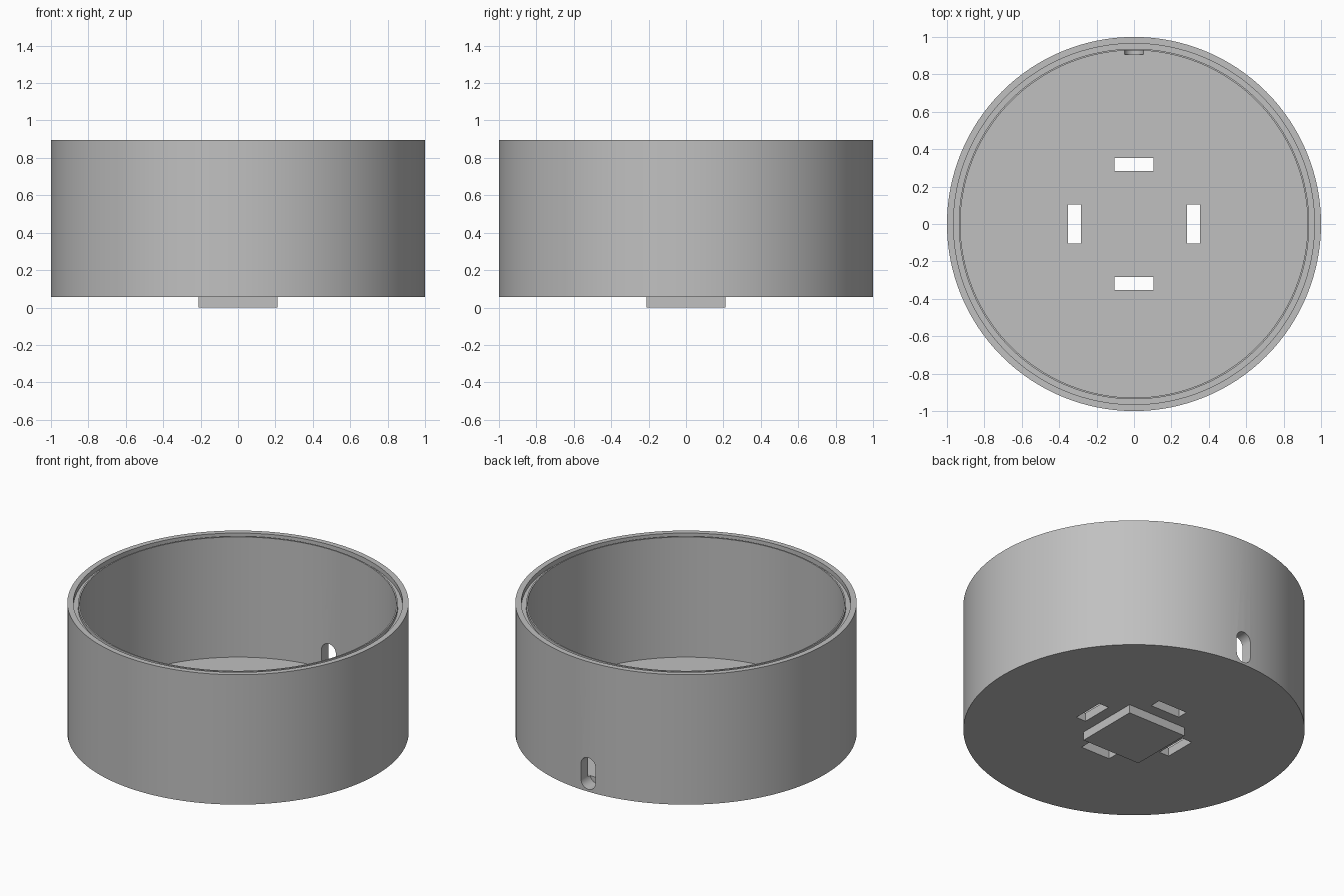
import bpy, bmesh, math
from mathutils import Matrix, Vector

if "Cube" in bpy.data.objects:
    bpy.data.objects.remove(bpy.data.objects["Cube"], do_unlink=True)

GREY = (0.53, 0.53, 0.53, 1)
mat = bpy.data.materials.new("plain grey")
mat.use_nodes = True
mat.diffuse_color = GREY
mat.node_tree.nodes["Principled BSDF"].inputs["Base Color"].default_value = GREY


def finish(name, bm):
    """Turn a bmesh into a named grey object."""
    bmesh.ops.recalc_face_normals(bm, faces=bm.faces)
    mesh = bpy.data.meshes.new(name)
    bm.to_mesh(mesh)
    bm.free()
    mesh.materials.append(mat)
    obj = bpy.data.objects.new(name, mesh)
    bpy.context.collection.objects.link(obj)
    return obj


def box(name, size, centre):
    bm = bmesh.new()
    bmesh.ops.create_cube(bm, size=1, matrix=Matrix.Translation(centre) @ Matrix.Diagonal((*size, 1)))
    return finish(name, bm)


def lathe(name, profile, steps=128):
    bm = bmesh.new()
    verts = [bm.verts.new((r, 0, z)) for r, z in profile]
    edges = [bm.edges.new(pair) for pair in zip(verts, verts[1:])]
    bmesh.ops.spin(bm, geom=verts + edges, axis=(0, 0, 1), cent=(0, 0, 0),
                   angle=math.tau, steps=steps)
    bmesh.ops.remove_doubles(bm, verts=bm.verts, dist=1e-4)
    return finish(name, bm)


def rounded_slot(name, radius, low, high, y0, y1):
    """Upright pill outline, extruded along y."""
    bm = bmesh.new()
    n = 16
    outline = []
    for z, start in ((high, 0), (low, math.pi)):
        for i in range(n + 1):
            a = start + math.pi * i / n
            outline.append(bm.verts.new((radius * math.cos(a), y0, z + radius * math.sin(a))))
    face = bm.faces.new(outline)
    new = bmesh.ops.extrude_face_region(bm, geom=[face])["geom"]
    bmesh.ops.translate(bm, vec=Vector((0, y1 - y0, 0)),
                        verts=[v for v in new if isinstance(v, bmesh.types.BMVert)])
    return finish(name, bm)


def cut(obj, cutter):
    cutter.hide_render = True
    mod = obj.modifiers.new("cut", "BOOLEAN")
    mod.operation, mod.solver, mod.object = "DIFFERENCE", "EXACT", cutter
    bpy.context.view_layer.objects.active = obj
    bpy.ops.object.modifier_apply(modifier=mod.name)
    bpy.data.objects.remove(cutter, do_unlink=True)


# Round housing: floor, wall, and a grooved rim with a thin inner lip
BASE, FLOOR, TOP = 0.055, 0.11, 0.895
housing = lathe("round_housing", [
    (0, BASE), (1, BASE), (1, TOP), (0.965, TOP), (0.965, TOP - 0.03),
    (0.937, TOP - 0.03), (0.937, TOP - 0.008), (0.928, TOP - 0.008),
    (0.928, FLOOR), (0, FLOOR)])

# Four slots through the floor
for sign in (-1, 1):
    cut(housing, box("slot_cutter", (0.21, 0.07, 0.4), (0, sign * 0.318, 0.1)))
    cut(housing, box("slot_cutter", (0.07, 0.21, 0.4), (sign * 0.318, 0, 0.1)))

# Cable opening through the back wall, nicking the floor
cut(housing, rounded_slot("cable_cutter", 0.052, 0.122, 0.222, 0.907, 1.1))

# Square boss under the floor
boss = box("square_boss", (0.42, 0.42, BASE + 0.01), (0, 0, (BASE + 0.01) / 2))

# Smooth the round walls, keep edges crisp
bpy.ops.object.select_all(action="DESELECT")
housing.select_set(True)
bpy.context.view_layer.objects.active = housing
bpy.ops.object.shade_smooth_by_angle(angle=math.radians(30))
